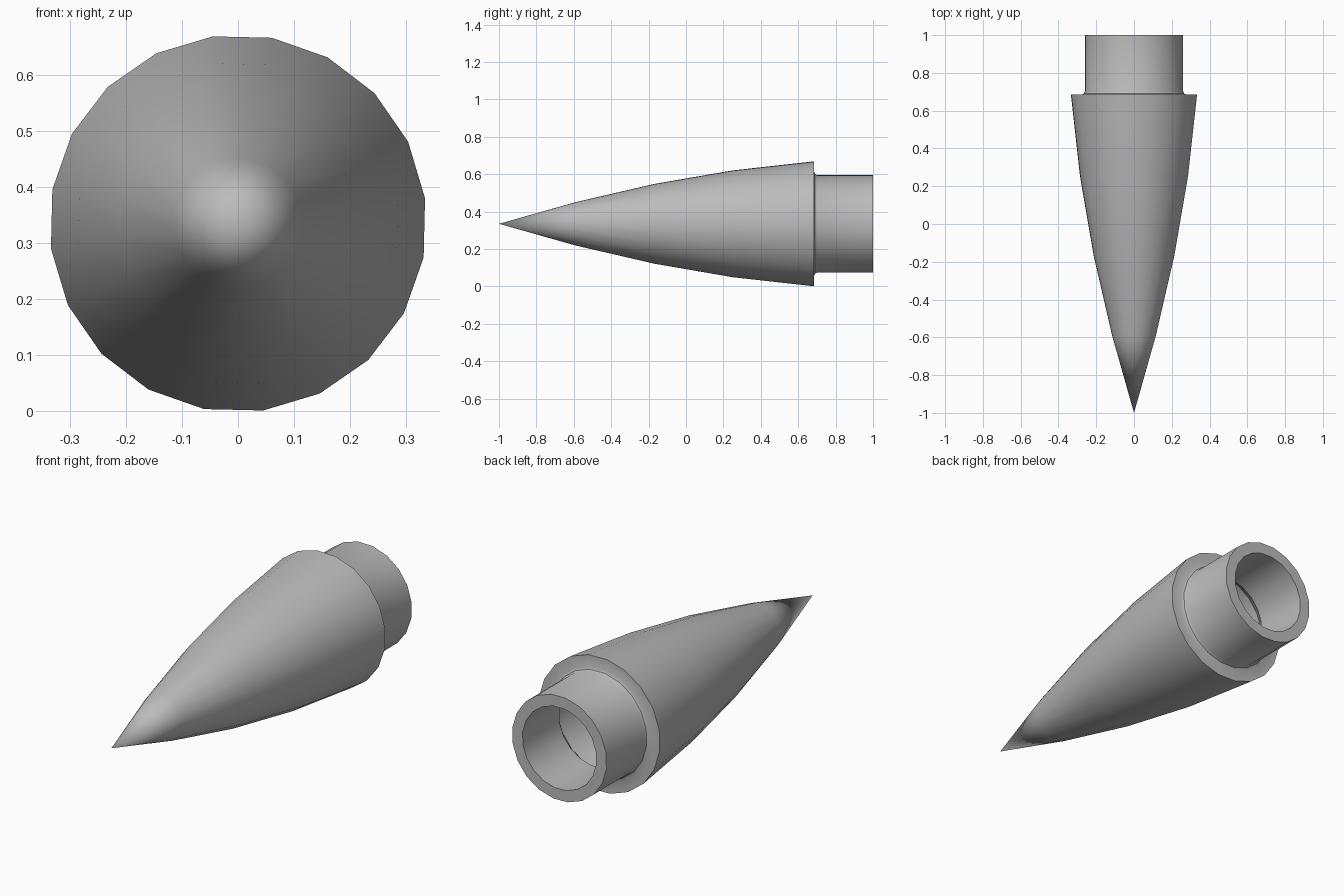
import bpy, bmesh, math
from mathutils import Matrix, Vector

cube = bpy.data.objects.get("Cube")
if cube:
    bpy.data.objects.remove(cube, do_unlink=True)

SIDES = 20
AXIS_Z = 0.335
TURN = math.radians(7.65)

# Plain grey plastic
grey = bpy.data.materials.new("grey plastic")
grey.use_nodes = True
colour = (0.5, 0.5, 0.5, 1)
grey.diffuse_color = colour
grey.node_tree.nodes["Principled BSDF"].inputs["Base Color"].default_value = colour


def lathe(name, profile):
    """Spin (radius, y) points around the long axis."""
    bm = bmesh.new()
    verts = [bm.verts.new((r * math.cos(TURN), y, r * math.sin(TURN))) for r, y in profile]
    edges = [bm.edges.new(pair) for pair in zip(verts, verts[1:])]
    bmesh.ops.spin(bm, geom=verts + edges, cent=(0, 0, 0), axis=(0, 1, 0),
                   angle=math.tau, steps=SIDES)
    bmesh.ops.remove_doubles(bm, verts=bm.verts, dist=0.0005)
    bmesh.ops.recalc_face_normals(bm, faces=bm.faces)
    bmesh.ops.translate(bm, verts=bm.verts, vec=(0, 0, AXIS_Z))
    mesh = bpy.data.meshes.new(name)
    bm.to_mesh(mesh)
    bm.free()
    obj = bpy.data.objects.new(name, mesh)
    bpy.context.collection.objects.link(obj)
    mesh.materials.append(grey)
    bpy.ops.object.select_all(action='DESELECT')
    obj.select_set(True)
    bpy.context.view_layer.objects.active = obj
    bpy.ops.object.shade_smooth_by_angle(angle=math.radians(30))
    return obj


# Pointed shell, rear step with a small fillet, and hollow shoulder
outside = [(0, -1), (0.117, -0.59), (0.215, -0.17), (0.288, 0.25), (0.337, 0.685)]
shoulder = [(0.28, 0.685), (0.268, 0.691), (0.262, 0.705), (0.262, 1)]
bore = [(0.205, 1), (0.205, 0.71), (0.255, 0.65)]
cavity = [(0.22, 0.25), (0.15, -0.17), (0, -0.75)]
lathe("nose_cone", outside + shoulder + bore + cavity)
